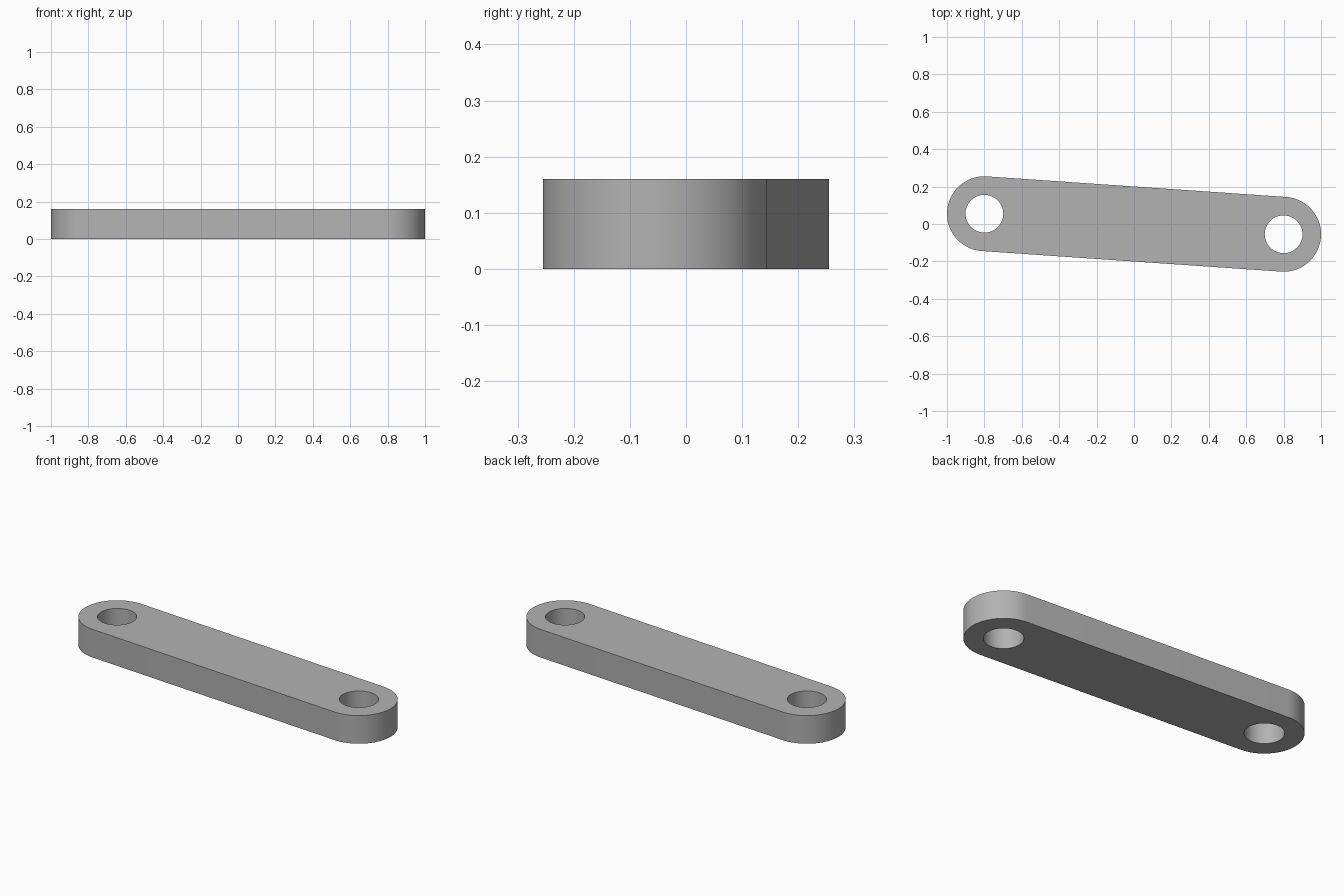
import bpy
import bmesh
from math import atan2, cos, sin, pi, radians
from mathutils import Vector

if "Cube" in bpy.data.objects:
    bpy.data.objects.remove(bpy.data.objects["Cube"], do_unlink=True)

THICKNESS = 0.16
END_RADIUS = 0.2
HOLE_RADIUS = 0.101
SEGMENTS = 48
left_end = Vector((0.8, -0.055, 0))
right_end = -left_end

# Plain grey metal
metal = bpy.data.materials.new("grey_metal")
metal.use_nodes = True
grey = (0.45, 0.45, 0.45, 1)
metal.diffuse_color = grey
metal.node_tree.nodes["Principled BSDF"].inputs["Base Color"].default_value = grey


def arc(centre, radius, start, sweep, count):
    return [centre + radius * Vector((cos(a), sin(a), 0))
            for a in (start + sweep * i / SEGMENTS for i in range(count))]


def add_loop(bm, points):
    verts = [bm.verts.new(p) for p in points]
    for a, b in zip(verts, verts[1:] + verts[:1]):
        bm.edges.new((a, b))


bm = bmesh.new()

# Rounded outline: two half circles joined by tangent straight sides
tilt = atan2(left_end.y, left_end.x)
add_loop(bm, arc(left_end, END_RADIUS, tilt - pi / 2, pi, SEGMENTS + 1)
         + arc(right_end, END_RADIUS, tilt + pi / 2, pi, SEGMENTS + 1))

# Pin holes at both ends
for centre in (left_end, right_end):
    add_loop(bm, arc(centre, HOLE_RADIUS, 0, 2 * pi, SEGMENTS))

# Fill the flat plate and raise it to full thickness
bmesh.ops.triangle_fill(bm, edges=bm.edges[:], use_beauty=True, normal=(0, 0, 1))
raised = bmesh.ops.extrude_face_region(bm, geom=bm.faces[:], use_keep_orig=True)
top = [v for v in raised["geom"] if isinstance(v, bmesh.types.BMVert)]
bmesh.ops.translate(bm, verts=top, vec=(0, 0, THICKNESS))
bmesh.ops.recalc_face_normals(bm, faces=bm.faces[:])

mesh = bpy.data.meshes.new("link_bar")
bm.to_mesh(mesh)
bm.free()
mesh.materials.append(metal)
link_bar = bpy.data.objects.new("link_bar", mesh)
bpy.context.collection.objects.link(link_bar)

# Smooth rounded walls with sharp rims
bpy.ops.object.select_all(action="DESELECT")
link_bar.select_set(True)
bpy.context.view_layer.objects.active = link_bar
bpy.ops.object.shade_smooth_by_angle(angle=radians(30))
